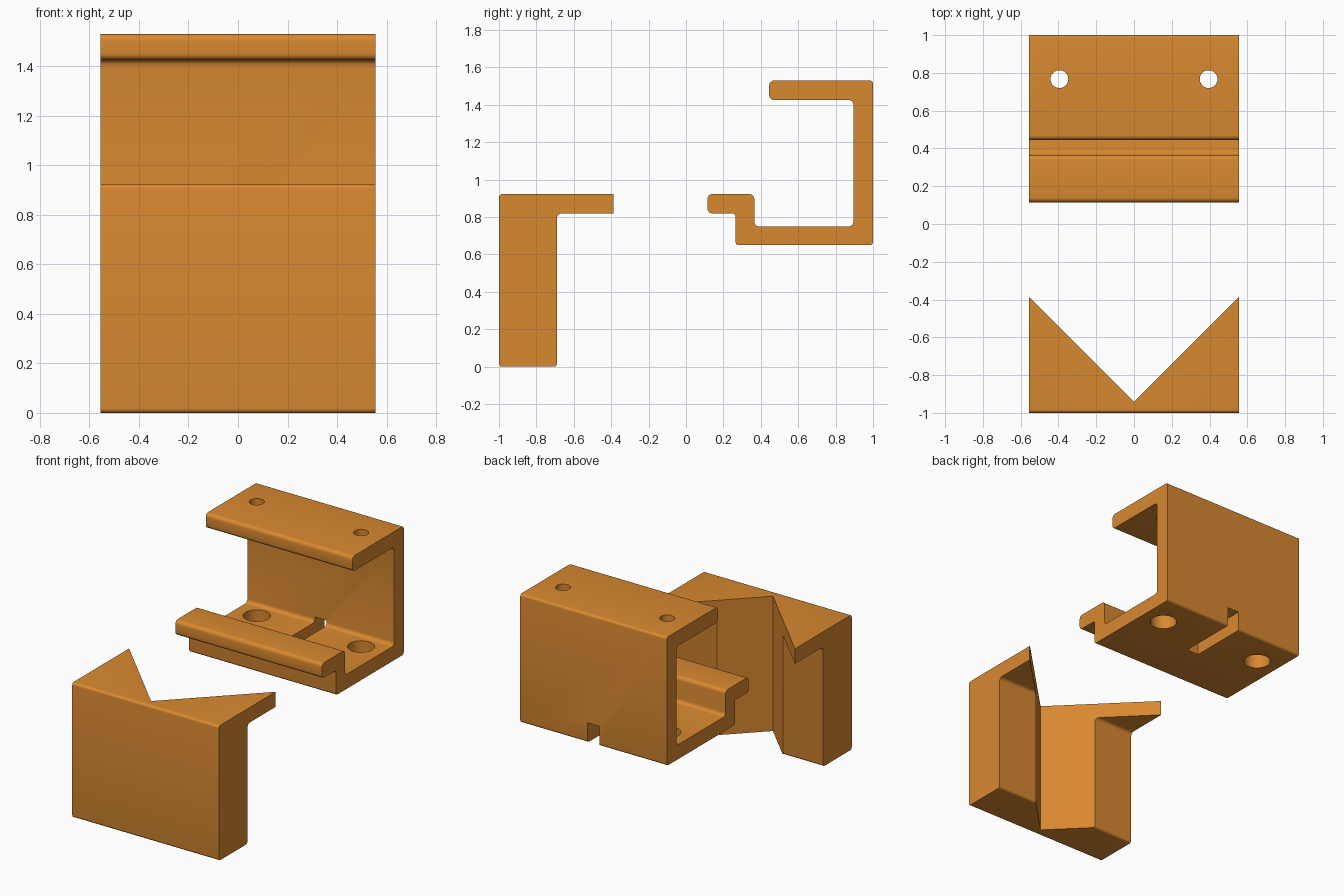
import bpy, bmesh, math
from mathutils import Vector, Matrix

cube = bpy.data.objects.get("Cube")
if cube:
    bpy.data.objects.remove(cube, do_unlink=True)

HALF_WIDTH = 0.555
ROUND = 0.025

orange = bpy.data.materials.new("orange plastic")
orange.use_nodes = True
colour = (0.69, 0.25, 0.03, 1)
orange.diffuse_color = colour
orange.node_tree.nodes["Principled BSDF"].inputs["Base Color"].default_value = colour


def rounded(points, steps=5):
    """Fillet the right-angled corners of a (y, z, radius) outline."""
    out = []
    n = len(points)
    for i, (y, z, r) in enumerate(points):
        p = Vector((y, z))
        if r == 0:
            out.append(p)
            continue
        a = (Vector(points[i - 1][:2]) - p).normalized()
        b = (Vector(points[(i + 1) % n][:2]) - p).normalized()
        centre = p + (a + b) * r
        for k in range(steps + 1):
            t = k / steps * math.pi / 2
            out.append(centre - b * r * math.cos(t) - a * r * math.sin(t))
    return out


def extrude(name, coords, direction):
    """Make a solid by sweeping a flat outline along a direction."""
    bm = bmesh.new()
    face = bm.faces.new([bm.verts.new(c) for c in coords])
    new = bmesh.ops.extrude_face_region(bm, geom=[face])["geom"]
    verts = [v for v in new if isinstance(v, bmesh.types.BMVert)]
    bmesh.ops.translate(bm, verts=verts, vec=direction)
    bmesh.ops.recalc_face_normals(bm, faces=bm.faces)
    return finish(name, bm)


def finish(name, bm):
    mesh = bpy.data.meshes.new(name)
    bm.to_mesh(mesh)
    bm.free()
    obj = bpy.data.objects.new(name, mesh)
    bpy.context.collection.objects.link(obj)
    mesh.materials.append(orange)
    return obj


def profile_part(name, points):
    return extrude(name, [(-HALF_WIDTH, p.x, p.y) for p in rounded(points)],
                   (2 * HALF_WIDTH, 0, 0))


def cylinder(name, x, y, z, radius, depth):
    bm = bmesh.new()
    bmesh.ops.create_cone(bm, cap_ends=True, segments=40, radius1=radius, radius2=radius,
                          depth=depth, matrix=Matrix.Translation((x, y, z)))
    return finish(name, bm)


def cut(target, cutter):
    cutter.hide_render = True
    mod = target.modifiers.new("cut", 'BOOLEAN')
    mod.operation = 'DIFFERENCE'
    mod.solver = 'EXACT'
    mod.object = cutter
    bpy.context.view_layer.objects.active = target
    bpy.ops.object.modifier_apply(modifier=mod.name)
    bpy.data.objects.remove(cutter, do_unlink=True)


def smooth(obj):
    bpy.ops.object.select_all(action='DESELECT')
    obj.select_set(True)
    bpy.context.view_layer.objects.active = obj
    bpy.ops.object.shade_smooth_by_angle(angle=math.radians(30))


# Front block with an overhanging lip
R = ROUND
block = profile_part("notched_block", [
    (-1, 0, R * 0.7), (-0.69, 0, R * 0.7), (-0.69, 0.82, R), (-0.388, 0.82, 0),
    (-0.388, 0.923, 0), (-1, 0.923, R * 0.7)])

# V notch through the block from top to bottom
reach = 0.8
cut(block, extrude("v_cutter", [(0, -0.94, -0.1), (reach, reach - 0.94, -0.1),
                                (-reach, reach - 0.94, -0.1)], (0, 0, 1.3)))

# Rear bracket: stepped lip, floor, back wall and top flange
bracket = profile_part("rear_bracket", [
    (0.115, 0.82, R), (0.265, 0.82, R * 0.7), (0.265, 0.65, R * 0.7), (1, 0.65, R * 0.7),
    (1, 1.53, R * 0.7), (0.445, 1.53, R), (0.445, 1.426, R), (0.895, 1.426, R),
    (0.895, 0.75, R), (0.365, 0.75, R), (0.365, 0.923, R), (0.115, 0.923, R)])

# Small holes in the flange and wide holes in the floor
for x in (-0.395, 0.395):
    cut(bracket, cylinder("flange_hole", x, 0.767, 1.48, 0.047, 0.3))
    cut(bracket, cylinder("floor_hole", x, 0.767, 0.7, 0.085, 0.3))

# Slot through the floor and the foot of the back wall
w = 0.045
cut(bracket, extrude("slot_cutter", [(-w, 0.59, 0.5), (w, 0.59, 0.5), (w, 1.1, 0.5),
                                     (-w, 1.1, 0.5)], (0, 0, 0.285)))

for part in (block, bracket):
    smooth(part)
